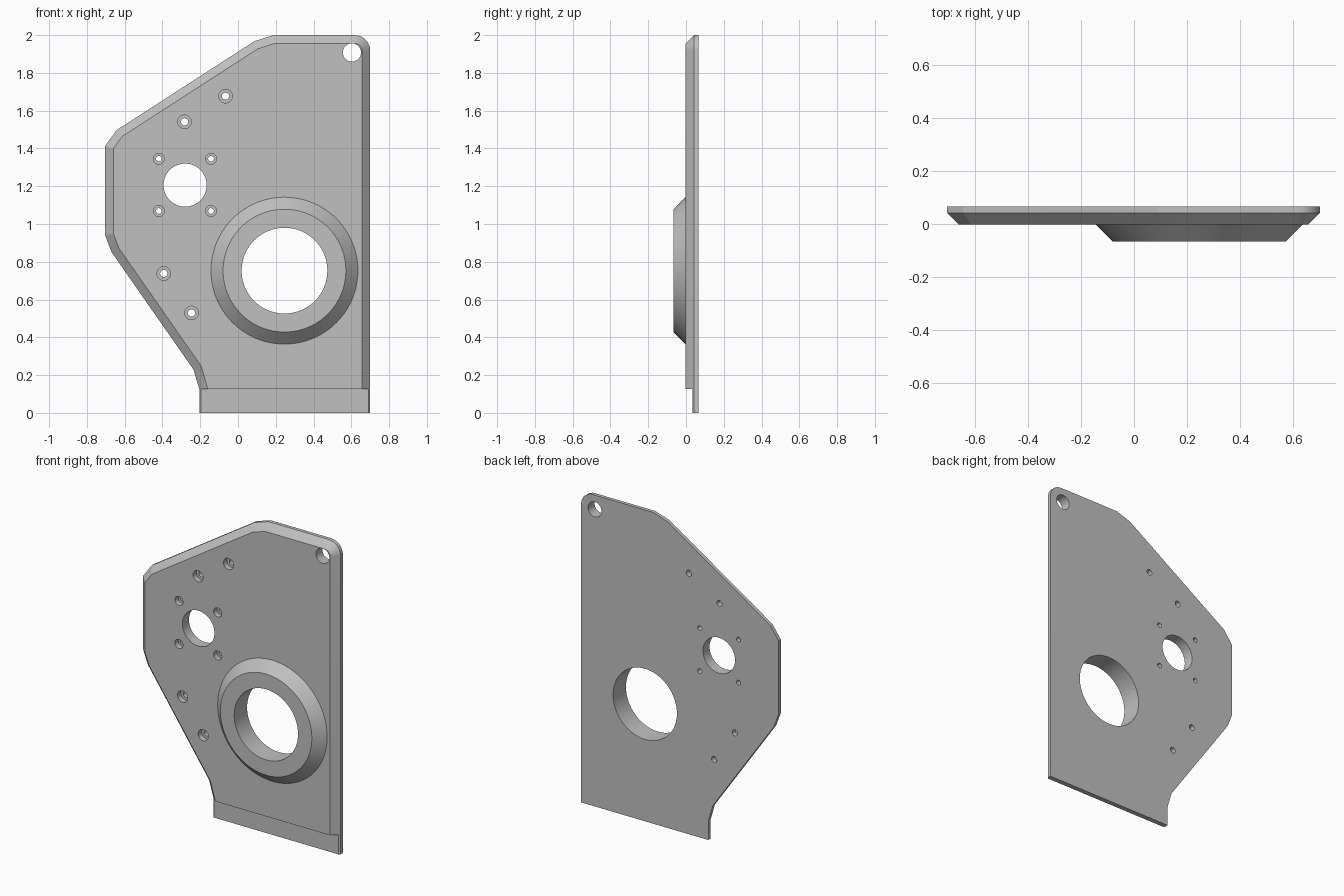
import bpy, bmesh
from math import sin, cos, pi, radians

if "Cube" in bpy.data.objects:
    bpy.data.objects.remove(bpy.data.objects["Cube"])

FRONT, BACK, RIM, BOSS = -0.002, 0.065, 0.042, -0.066
CHAMFER = RIM - FRONT

grey = bpy.data.materials.new("plain grey")
grey.use_nodes = True
colour = (0.53, 0.53, 0.53, 1)
grey.diffuse_color = colour
grey.node_tree.nodes["Principled BSDF"].inputs["Base Color"].default_value = colour


def loft(name, rings):
    """Skin matching closed rings of points and cap both ends."""
    bm = bmesh.new()
    loops = [[bm.verts.new(p) for p in ring] for ring in rings]
    n = len(loops[0])
    for a, b in zip(loops, loops[1:]):
        for i in range(n):
            j = (i + 1) % n
            bm.faces.new((a[i], a[j], b[j], b[i]))
    bm.faces.new(loops[0])
    bm.faces.new(loops[-1])
    bmesh.ops.recalc_face_normals(bm, faces=bm.faces)
    mesh = bpy.data.meshes.new(name)
    bm.to_mesh(mesh)
    bm.free()
    mesh.materials.append(grey)
    obj = bpy.data.objects.new(name, mesh)
    bpy.context.collection.objects.link(obj)
    return obj


def turned(name, x, z, profile, segments=48):
    """Round part along y from (radius, y) pairs."""
    angles = [2 * pi * i / segments for i in range(segments)]
    return loft(name, [[(x + r * cos(a), y, z + r * sin(a)) for a in angles]
                       for r, y in profile])


def inset(points, distances):
    """Move each edge of a polygon inwards by its own distance."""
    normals = []
    for i, (x, z) in enumerate(points):
        u, w = points[(i + 1) % len(points)]
        length = ((u - x) ** 2 + (w - z) ** 2) ** 0.5
        normals.append(((z - w) / length, (u - x) / length))
    result = []
    for i, (x, z) in enumerate(points):
        (ax, az), (bx, bz) = normals[i - 1], normals[i]
        da, db = distances[i - 1], distances[i]
        det = ax * bz - az * bx
        result.append((x + (da * bz - db * az) / det, z + (ax * db - bx * da) / det))
    return result


def combine(target, tool, operation):
    mod = target.modifiers.new("join", 'BOOLEAN')
    mod.operation, mod.object, mod.solver = operation, tool, 'EXACT'
    bpy.context.view_layer.update()
    graph = bpy.context.evaluated_depsgraph_get()
    mesh = bpy.data.meshes.new_from_object(target.evaluated_get(graph))
    target.modifiers.clear()
    target.data = mesh
    bpy.data.objects.remove(tool)


# Plate outline, with a rounded upper corner
R = 0.083
corner = [(0.7 - R + R * cos(i * pi / 16), 2 - R + R * sin(i * pi / 16)) for i in range(9)]
outline = [(0.7, 0)] + corner + [
    (0.188, 2), (0.087, 1.968), (-0.643, 1.497), (-0.704, 1.413), (-0.704, 0.942),
    (-0.67, 0.852), (-0.235, 0.228), (-0.204, 0.122), (-0.204, 0)]
face = inset(outline, [CHAMFER] * (len(outline) - 1) + [0])
plate = loft("mounting_plate", [[(x, y, z) for x, z in pts] for pts, y in
                                ((outline, BACK), (outline, RIM), (face, FRONT))])

# Thinner foot along the bottom edge
step = [(-1, -1), (1, -1), (1, 0.127), (-1, 0.127)]
combine(plate, loft("foot_cutter", [[(x, y, z) for x, z in step] for y in (-1, 0.034)]),
        'DIFFERENCE')

# Conical boss around the large bore
bore = (0.246, 0.753)
combine(plate, turned("boss", *bore, [(0.389, 0.03), (0.389, FRONT), (0.325, BOSS)], 96), 'UNION')

# Plain through holes
for (x, z), r in ((bore, 0.227), ((-0.28, 1.206), 0.114), ((0.603, 1.908), 0.048)):
    combine(plate, turned("hole_cutter", x, z, [(r, -0.2), (r, 0.2)], 64), 'DIFFERENCE')

# Counterbored screw holes
small = [(x, z) for x in (-0.419, -0.143) for z in (1.069, 1.345)]
large = [(-0.066, 1.677), (-0.283, 1.541), (-0.393, 0.738), (-0.246, 0.529)]
for spots, head, shank in ((small, 0.029, 0.015), (large, 0.036, 0.019)):
    for x, z in spots:
        combine(plate, turned("screw_cutter", x, z, [
            (head, -0.1), (head, 0.033), (shank, 0.033), (shank, 0.1)], 32), 'DIFFERENCE')

# Smooth the round walls, keep the edges crisp
bpy.ops.object.select_all(action='DESELECT')
plate.select_set(True)
bpy.context.view_layer.objects.active = plate
bpy.ops.object.shade_smooth_by_angle(angle=radians(14))
